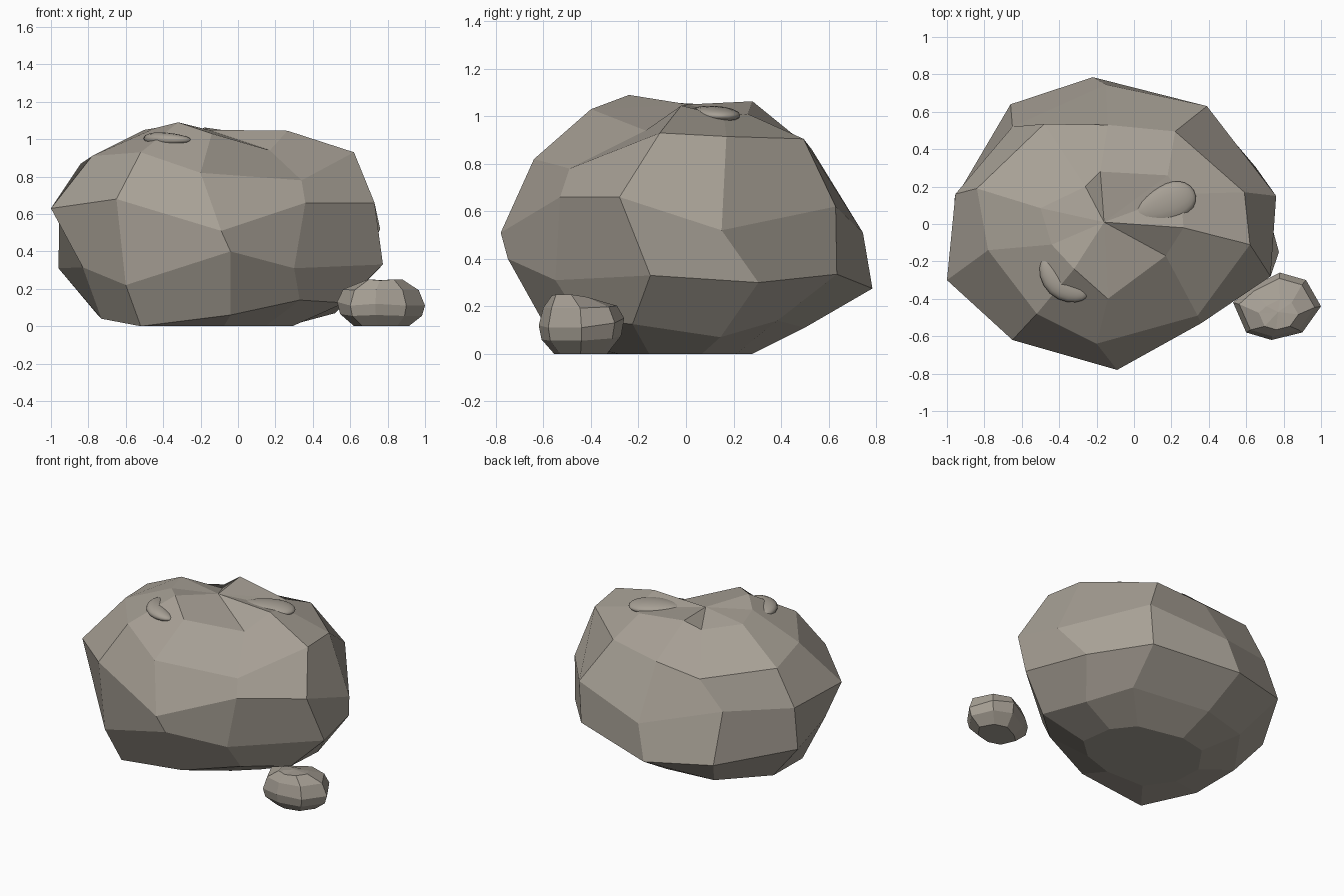
import bpy, bmesh, math
from mathutils import Vector

if "Cube" in bpy.data.objects:
    bpy.data.objects.remove(bpy.data.objects["Cube"])

stone = bpy.data.materials.new("warm grey stone")
stone.diffuse_color = (0.385, 0.35, 0.30, 1)
stone.use_nodes = True
stone.node_tree.nodes["Principled BSDF"].inputs["Base Color"].default_value = stone.diffuse_color


def finish(name, bm):
    bmesh.ops.recalc_face_normals(bm, faces=bm.faces)
    mesh = bpy.data.meshes.new(name)
    bm.to_mesh(mesh)
    bm.free()
    mesh.materials.append(stone)
    obj = bpy.data.objects.new(name, mesh)
    bpy.context.collection.objects.link(obj)
    return obj


def stack(name, rings, top):
    """Loft closed rings downwards from a top point and cap the base."""
    bm = bmesh.new()
    loops = [[bm.verts.new(p) for p in ring] for ring in rings]
    peak = bm.verts.new(top)
    n = len(loops[0])
    for i in range(n):
        k = (i + 1) % n
        bm.faces.new((peak, loops[0][i], loops[0][k]))
        for a, b in zip(loops, loops[1:]):
            bm.faces.new((a[i], b[i], b[k], a[k]))
    bm.faces.new(loops[-1])
    return finish(name, bm)


def shrink(ring, centre, s, z):
    """Copy a ring scaled about a centre; z is a function of the old height."""
    cx, cy = centre
    return [(cx + (p[0] - cx) * s, cy + (p[1] - cy) * s, z(p[2])) for p in ring]


# Boulder: chipped crown, shoulder, waist, belly and foot rings
crown = [(-.14, -.40, 1.03), (.17, -.17, .94), (.265, -.02, 1.045), (.25, .16, 1.0),
         (.18, .26, 1.01), (-.18, .28, 1.063), (-.26, .20, .99), (-.50, .085, 1.05),
         (-.44, -.11, 1.06), (-.32, -.24, 1.09)]
shoulder = [(-.20, -.64, .82), (.34, -.49, .78), (.62, -.11, .93), (.59, .17, .915),
            (.22, .495, .905), (-.14, .53, .86), (-.48, .535, .83), (-.84, .19, .87),
            (-.78, -.14, .91), (-.52, -.48, .93)]
waist = [(-.09, -.78, .51), (.36, -.53, .66), (.73, -.28, .66), (.76, .15, .52),
         (.39, .63, .62), (-.15, .745, .51), (-.65, .52, .64), (-.955, .16, .61),
         (-1.0, -.30, .63), (-.65, -.62, .68)]
belly = [(-.04, -.75, .40), (.30, -.55, .31), (.775, -.15, .33), (.65, .305, .30),
         (.37, .635, .335), (-.22, .785, .275), (-.66, .64, .31), (-.96, .13, .31),
         (-.83, -.36, .315), (-.60, -.62, .22)]
foot = [(-.04, -.56, .06), (.33, -.44, .14), (.57, -.225, .125), (.52, .145, .07),
        (.33, .385, .14), (-.20, .50, .11), (-.52, .43, .09), (-.75, .10, .06),
        (-.73, -.25, .04), (-.52, -.55, 0)]
base = shrink(foot, (-.13, -.05), .6, lambda z: 0)
stack("boulder", [crown, shoulder, waist, belly, foot, base], (-.16, .01, 1.05))

# Small stone lying beside the boulder
rim = [(.53, -.42, .13), (.60, -.58, .11), (.735, -.62, .12), (.90, -.58, .11),
       (1.0, -.44, .11), (.92, -.30, .13), (.78, -.26, .15), (.62, -.34, .13)]
mid = (.76, -.45)
stack("small_stone",
      [shrink(rim, (.78, -.52), .45, lambda z: .25 - abs(z - .11) * .5),
       shrink(rim, (.76, -.48), .86, lambda z: .165 + z * .25),
       rim,
       shrink(rim, mid, .93, lambda z: z * .5),
       shrink(rim, (.77, -.45), .62, lambda z: 0)], (.77, -.47, .247))


# Smooth pebbles: spheres bent along a short curved path
def pebble(name, a, b, c, width, height, taper):
    a, b, c = Vector(a), Vector(b), Vector(c)
    bm = bmesh.new()
    bmesh.ops.create_uvsphere(bm, u_segments=16, v_segments=12, radius=1)
    for v in bm.verts:
        x, y, z = v.co.z, v.co.x, v.co.y
        t = (x + 1) / 2
        p = a * (1 - t) ** 2 + b * 2 * t * (1 - t) + c * t * t
        d = ((b - a) * (1 - t) + (c - b) * t).normalized()
        side = Vector((-d.y, d.x, 0))
        w = 1 + taper * x
        v.co = p + side * y * width * w + Vector((0, 0, z * height * w))
    for f in bm.faces:
        f.smooth = True
    finish(name, bm)


pebble("left_pebble", (-.47, -.17, 1.005), (-.45, -.37, 1.0), (-.25, -.38, .995), .066, .037, 0)
pebble("right_pebble", (0.01, .05, 1.02), (.18, .10, 1.012), (.32, .18, 1.0), .10, .033, .2)
